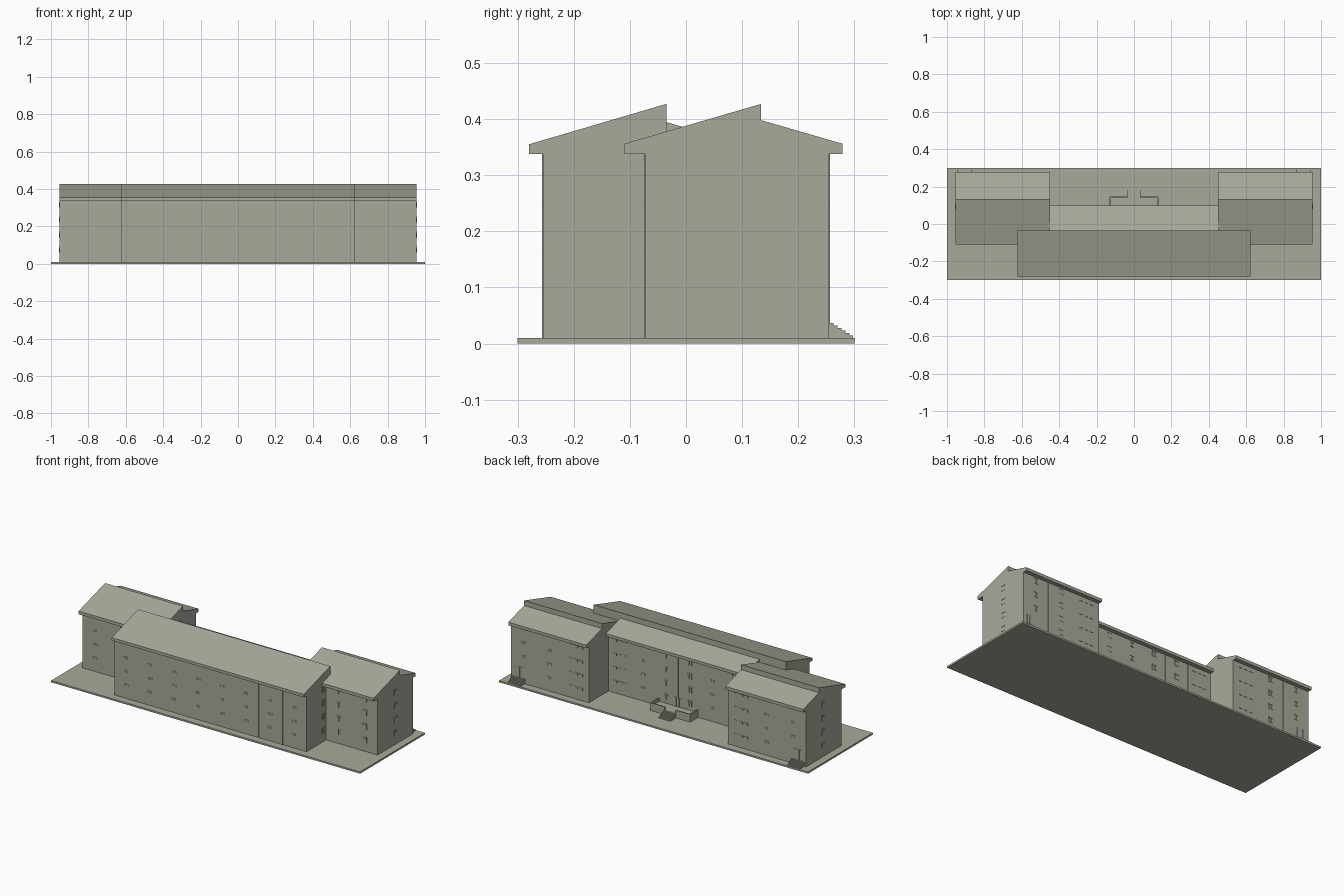
import bpy, bmesh
from mathutils import Vector

if "Cube" in bpy.data.objects:
    bpy.data.objects.remove(bpy.data.objects["Cube"])

concrete = bpy.data.materials.new("grey_green_concrete")
concrete.diffuse_color = (0.39, 0.40, 0.325, 1)
concrete.use_nodes = True
concrete.node_tree.nodes["Principled BSDF"].inputs["Base Color"].default_value = concrete.diffuse_color

FLOORS = [0.06 + 0.08 * i for i in range(4)]
GROUND = 0.01
PLATE = 0.002          # projection of window and seam plates


def finish(name, bm):
    bmesh.ops.recalc_face_normals(bm, faces=bm.faces)
    mesh = bpy.data.meshes.new(name)
    bm.to_mesh(mesh)
    bm.free()
    mesh.materials.append(concrete)
    obj = bpy.data.objects.new(name, mesh)
    bpy.context.collection.objects.link(obj)
    return obj


def add_box(bm, x0, x1, y0, y1, z0, z1):
    verts = bmesh.ops.create_cube(bm, size=1)["verts"]
    for v in verts:
        v.co = Vector(((x0 + x1) / 2 + v.co.x * (x1 - x0),
                       (y0 + y1) / 2 + v.co.y * (y1 - y0),
                       (z0 + z1) / 2 + v.co.z * (z1 - z0)))


def extrude_profile(name, profile, x0, x1):
    """Extrude a (y, z) outline along x."""
    bm = bmesh.new()
    face = bm.faces.new([bm.verts.new((x0, y, z)) for y, z in profile])
    ext = bmesh.ops.extrude_face_region(bm, geom=[face])["geom"]
    bmesh.ops.translate(bm, vec=(x1 - x0, 0, 0),
                        verts=[g for g in ext if isinstance(g, bmesh.types.BMVert)])
    return finish(name, bm)


def plate(bm, axis, wall, side, u, width, z0, z1):
    """Thin plate on a wall facing along y or x, centred on u."""
    a, b = sorted((wall - side * 0.001, wall + side * PLATE))
    if axis == 'y':
        add_box(bm, u - width / 2, u + width / 2, a, b, z0, z1)
    else:
        add_box(bm, a, b, u - width / 2, u + width / 2, z0, z1)


def window_column(bm, axis, wall, side, u, floors=FLOORS):
    # two panes under a transom light
    for z in floors:
        for s in (-1, 1):
            plate(bm, axis, wall, side, u + s * 0.0078, 0.0125, z, z + 0.025)
        plate(bm, axis, wall, side, u, 0.028, z + 0.027, z + 0.034)


def stair_column(bm, wall, side, u):
    # rows of low, wide lights at the half landings
    for z in FLOORS:
        for s in (-1.1, 0, 1.1):
            plate(bm, 'y', wall, side, u + s * 0.03, 0.024, z + 0.01, z + 0.024)


def facade(name, wall, side, x0, x1, count, stairs=(), doors=()):
    bm = bmesh.new()
    step = (x1 - x0) / count
    for i in range(count):
        u = x0 + (i + 0.5) * step
        if i in stairs:
            stair_column(bm, wall, side, u)
        else:
            window_column(bm, 'y', wall, side, u, FLOORS[1:] if i in doors else FLOORS)
        if i:
            # panel joints
            plate(bm, 'y', wall, side, x0 + i * step, 0.004, GROUND, 0.338)
    finish(name, bm)


# ground slab
bm = bmesh.new()
add_box(bm, -1, 1, -0.3, 0.3, 0, GROUND)
finish("ground_slab", bm)

# central block: long front half with the tall roof slope
extrude_profile("central_front", [
    (-0.255, 0.005), (-0.255, 0.338), (-0.28, 0.338), (-0.28, 0.355),
    (-0.035, 0.427), (-0.035, 0.005)], -0.622, 0.622)

# central block: shorter rear half with the low roof slope
extrude_profile("central_rear", [
    (-0.036, 0.005), (-0.036, 0.395), (0.098, 0.355), (0.098, 0.338),
    (0.073, 0.338), (0.073, 0.005)], -0.451, 0.451)

facade("central_front_windows", -0.255, -1, -0.622, 0.622, 8)
facade("central_rear_windows", 0.073, 1, -0.45, 0.45, 6, stairs=(0, 5))

for sx, label in ((-1, "left"), (1, "right")):
    # side wing with stepped gable
    x0, x1 = sorted((sx * 0.45, sx * 0.955))
    extrude_profile(label + "_wing", [
        (-0.073, 0.005), (-0.073, 0.338), (-0.11, 0.338), (-0.11, 0.356),
        (0.134, 0.427), (0.134, 0.398), (0.279, 0.356), (0.279, 0.338),
        (0.255, 0.338), (0.255, 0.005)], x0, x1)
    inner = 0 if sx > 0 else 2
    facade(label + "_wing_rear_windows", 0.255, 1, x0, x1, 3,
           stairs=(inner,), doors=(2 - inner,))

    # wing front, only the part clear of the central block
    f0, f1 = sorted((sx * 0.622, sx * 0.955))
    facade(label + "_wing_front_windows", -0.073, -1, f0, f1, 2)

    # gable windows
    bm = bmesh.new()
    window_column(bm, 'x', sx * 0.955, sx, 0.095)
    window_column(bm, 'x', sx * 0.622, sx, -0.097)
    finish(label + "_gable_windows", bm)

    # side entrance: steps and tall door leaves
    bm = bmesh.new()
    for i in range(6):
        add_box(bm, sx * 0.905 - 0.04, sx * 0.905 + 0.04, 0.25,
                0.263 + i * 0.007, 0.005, 0.037 - i * 0.0045)
    finish(label + "_entrance_steps", bm)
    bm = bmesh.new()
    for k in (-1, 0, 1):
        plate(bm, 'y', 0.255, 1, sx * 0.905 + k * 0.018, 0.015, 0.037, 0.1)
    finish(label + "_entrance_door", bm)

# main entrance terrace with parapets and steps
bm = bmesh.new()
add_box(bm, -0.127, 0.127, 0.07, 0.145, 0.005, 0.037)
finish("terrace", bm)
bm = bmesh.new()
for s in (-1, 1):
    xa, xb = sorted((s * 0.13, s * 0.122))
    add_box(bm, xa, xb, 0.07, 0.147, 0.005, 0.055)
    xa, xb = sorted((s * 0.13, s * 0.035))
    add_box(bm, xa, xb, 0.14, 0.147, 0.005, 0.055)
finish("terrace_parapet", bm)
bm = bmesh.new()
for i in range(6):
    add_box(bm, -0.038, 0.038, 0.14, 0.154 + i * 0.009, 0.005, 0.036 - i * 0.0045)
finish("terrace_steps", bm)
bm = bmesh.new()
for k in (-1, 0, 1):
    plate(bm, 'y', 0.073, 1, k * 0.02, 0.017, 0.037, 0.09)
finish("main_door", bm)
